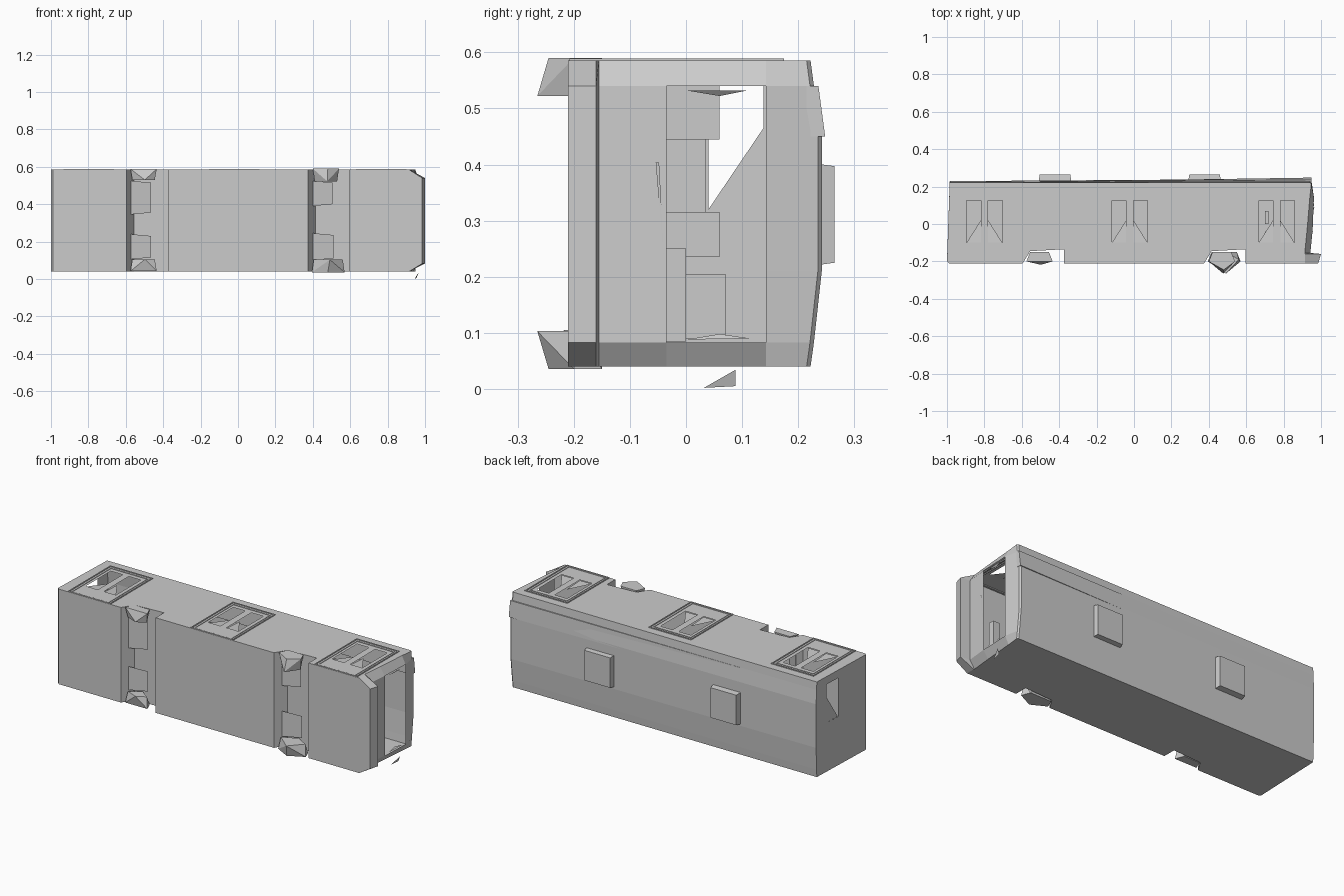
import bpy, bmesh, math
from mathutils import Vector

if "Cube" in bpy.data.objects:
    bpy.data.objects.remove(bpy.data.objects["Cube"])

grey = bpy.data.materials.new("light_grey")
grey.diffuse_color = (0.6, 0.6, 0.6, 1)
grey.use_nodes = True
grey.node_tree.nodes["Principled BSDF"].inputs["Base Color"].default_value = grey.diffuse_color


def finish(name, bm):
    me = bpy.data.meshes.new(name)
    bm.to_mesh(me)
    bm.free()
    me.materials.append(grey)
    ob = bpy.data.objects.new(name, me)
    bpy.context.collection.objects.link(ob)
    return ob


def add_box(bm, x, y, z):
    r = bmesh.ops.create_cube(bm, size=1)
    for v in r["verts"]:
        v.co = Vector([(a + b) / 2 + c * (b - a) for (a, b), c in zip((x, y, z), v.co)])
    return r["verts"]


def box(name, x, y, z):
    bm = bmesh.new()
    add_box(bm, x, y, z)
    return finish(name, bm)


def polygon(name, pts):
    bm = bmesh.new()
    bm.faces.new([bm.verts.new(p) for p in pts])
    return finish(name, bm)


def cut_hole(bm, axis, facing, lo, hi):
    """Slice the faces looking along one axis with a rectangle and remove the inside."""
    others = [i for i in range(3) if i != axis]
    pick = lambda: [f for f in bm.faces if f.normal[axis] * facing > 0.9]
    for i, a, b in zip(others, lo, hi):
        for pos in (a, b):
            fs = pick()
            geom = fs + list({e for f in fs for e in f.edges}) + list({v for f in fs for v in f.verts})
            no = Vector((0, 0, 0))
            no[i] = 1
            bmesh.ops.bisect_plane(bm, geom=geom, plane_co=no * pos, plane_no=no)
            bm.normal_update()
    gone = []
    for f in pick():
        c = f.calc_center_median()
        if all(a < c[i] < b for i, a, b in zip(others, lo, hi)):
            gone.append(f)
    bmesh.ops.delete(bm, geom=gone, context="FACES")


# ---- body shell, lying on its side: long profile (x, y, front bulge) swept across z
def well(x):
    return [(x, -.21, 0), (x + .04, -.145, 0), (x + .22, -.135, 0), (x + .22, -.21, 0)]


profile = ([(-1, -.2, 0), (-.99, -.21, 0)] + well(-.595) + well(.375) +
           [(.915, -.21, .07), (.915, -.16, .085), (.913, -.155, .03), (.925, -.035, .03),
            (.94, .143, .022), (.948, .215, 0), (.94, .222, 0), (-.985, .222, 0)])
columns = [.04, .083, .21, .46, .54, .585]
crown = [0, .006, .02, .02, .006, 0]

bm = bmesh.new()
rings = []
for k, z in enumerate(columns):
    inner = 0 < k < len(columns) - 1
    ring = []
    for x, y, bulge in profile:
        if y > .2:
            y += crown[k] * (1 if x > 0 else .35)
        ring.append(bm.verts.new((x + bulge * inner, y, z)))
    rings.append(ring)
n = len(profile)
for k in range(len(columns) - 1):
    for i in range(n):
        j = (i + 1) % n
        # leave the windscreen open
        if profile[i][1] == -.035 and 0 < k < len(columns) - 2:
            continue
        bm.faces.new((rings[k][i], rings[k][j], rings[k + 1][j], rings[k + 1][i]))
bm.faces.new(rings[0][::-1])
bm.faces.new(rings[-1])
bmesh.ops.recalc_face_normals(bm, faces=bm.faces)
bmesh.ops.triangulate(bm, faces=[f for f in bm.faces if len(f.verts) > 4])
bm.normal_update()

# door windows and the broken rear window
doors = (-.797, -.02, .765)
panes = [(d + o - .038, d + o + .038) for d in doors for o in (-.06, .055)]
for a, b in panes:
    cut_hole(bm, 2, 1, (a, -.1), (b, .125))
cut_hole(bm, 0, -1, (.04, .32), (.138, .54))
finish("body_shell", bm)

# triangular sheet still hanging in the rear window
polygon("rear_window_sheet", [(-.99, .04, .32), (-.988, .138, .32), (-.988, .138, .465)])

# ---- door frames, raised lips and broken panes
for d in doors:
    bm = bmesh.new()
    for hx, y0, y1, w, h in ((.135, -.208, .175, .006, .004), (.118, -.2, .155, .004, .003)):
        for s in (-1, 1):
            add_box(bm, sorted_pair := tuple(sorted((d + s * hx, d + s * (hx - w)))), (y0, y1), (.58, .585 + h))
        for y in (y0, y1 - w):
            add_box(bm, (d - hx, d + hx), (y, y + w), (.58, .585 + h))
    finish("door_frame", bm)
for i, (a, b) in enumerate(panes):
    s, t = (a, b) if i % 2 else (b, a)
    polygon("broken_pane", [(s, -.1, .582), (t, -.1, .582), (s, .02, .575)])

# ---- roof hatches
for x0, x1 in ((-.51, -.335), (.29, .465)):
    bm = bmesh.new()
    for v in add_box(bm, (x0, x1), (.228, .265), (.22, .402)):
        if v.co.y > .25:
            v.co.x += .006 * (1 if v.co.x < (x0 + x1) / 2 else -1)
            v.co.z += .005 * (1 if v.co.z < .31 else -1)
    finish("roof_hatch", bm)

# thin roof edge strip rising to the front
bm = bmesh.new()
for v in add_box(bm, (-.5, .95), (.215, .248), (.45, .54)):
    if v.co.y > .23 and v.co.x < 0:
        v.co.y = .226
    if v.co.y > .23 and v.co.z > .5:
        v.co.y = .236
finish("roof_strip", bm)


# ---- crumpled wheels and the plates beside them
def wheel(x0, x1, tip, low, z0, z1):
    """Faceted lump with a ridge that narrows towards the ground end."""
    bm = bmesh.new()
    m = x0 + (x1 - x0) * .55
    edge = z1 if z1 > .4 else z0
    mid = z0 + z1 - edge
    pts = [(x0, -.2, edge), (x1, -.2, edge), (x0 + .02, -.15, edge), (x1 - .02, -.15, edge),
           (m, low, mid), (tip, low + .02, edge), (x0 + .01, -.19, mid), (x1 - .01, -.19, mid),
           (m, -.15, mid)]
    vs = [bm.verts.new(p) for p in pts]
    bmesh.ops.convex_hull(bm, input=vs)
    finish("wheel", bm)


wheel(-.575, -.435, -.5, -.218, .53, .588)
wheel(-.575, -.435, -.5, -.218, .042, .105)
wheel(.4, .54, .48, -.265, .522, .59)
wheel(.395, .57, .48, -.265, .036, .103)
for x0, x1, z0, z1 in ((-.575, -.465, .345, .525), (-.575, -.465, .105, .24),
                       (.4, .505, .39, .525), (.4, .51, .1, .245)):
    polygon("axle_plate", [(x0, -.175, z0), (x1, -.15, z0 + .01), (x1, -.15, z1 - .01), (x0, -.175, z1)])

# ---- seats and dashboard inside
box("dashboard", (.88, .92), (-.035, 0), (.085, .25))
for x, y0, y1, z0, z1 in ((.5, -.04, .06, .445, .54), (.45, -.04, .06, .235, .315),
                          (.7, 0, .07, .09, .205), (-.4, -.04, .035, .3, .54)):
    box("seat_back", (x, x + .02), (y0, y1), (z0, z1))
    box("seat_base", (x, x + .1), (-.06, -.04), (z0, z1))

# ---- loose mirror sliver and windscreen shards
polygon("mirror_sliver", [(.945, .032, .002), (.955, .088, .005), (.965, .088, .034)])
polygon("windscreen_shard", [(.955, 0, .532), (.962, .11, .532), (.95, .06, .522)])
polygon("windscreen_shard", [(.955, 0, .088), (.962, .115, .09), (.95, .06, .098)])
polygon("windscreen_crack", [(.957, -.054, .404), (.958, -.048, .404), (.955, -.038, .21)])
